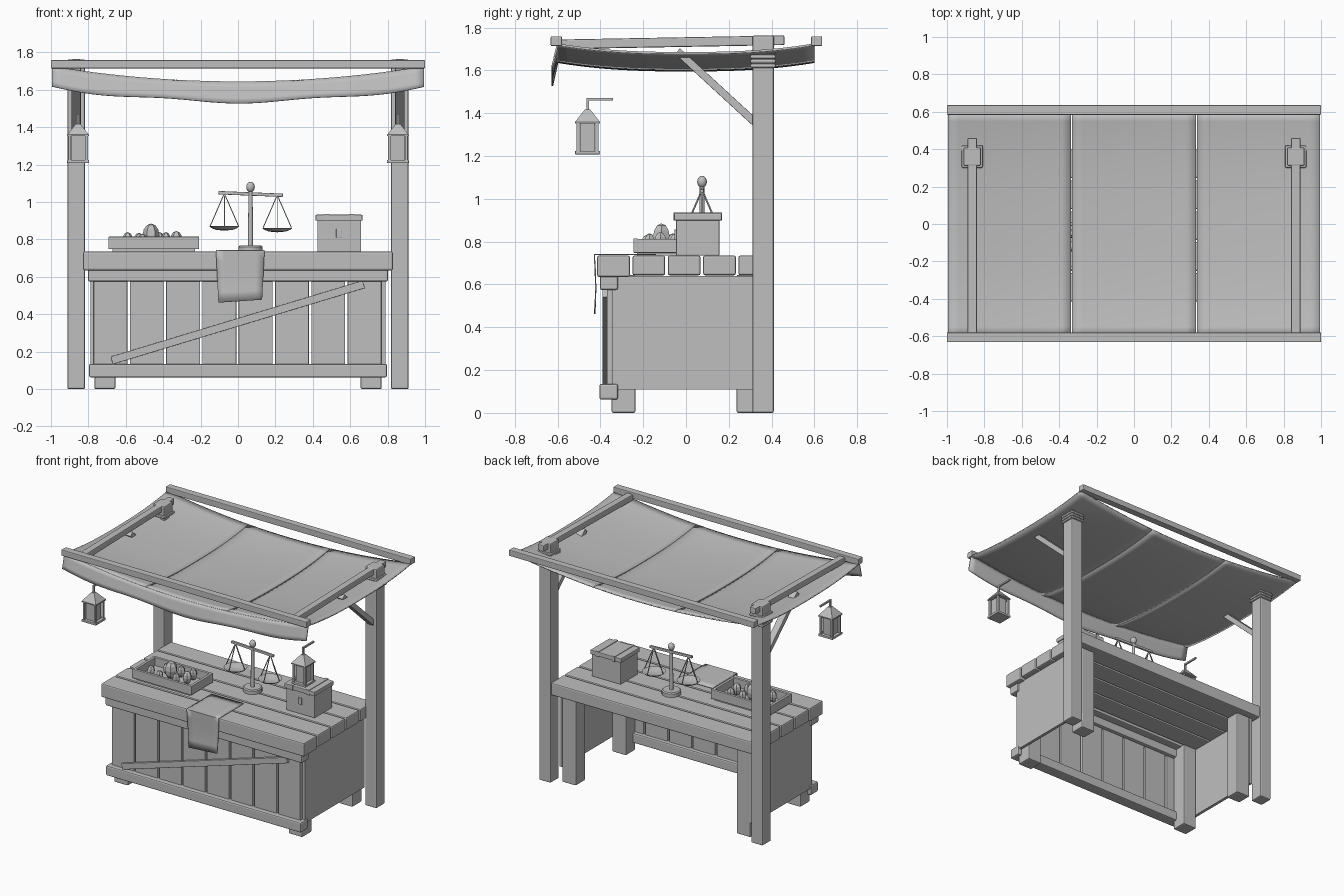
import bpy, bmesh, math
from mathutils import Vector, Matrix

if "Cube" in bpy.data.objects:
    bpy.data.objects.remove(bpy.data.objects["Cube"])

grey = bpy.data.materials.new("plain grey")
grey.diffuse_color = (0.52, 0.52, 0.52, 1)
grey.use_nodes = True
grey.node_tree.nodes["Principled BSDF"].inputs["Base Color"].default_value = grey.diffuse_color


def finish(name, bm, smooth=False):
    bmesh.ops.recalc_face_normals(bm, faces=bm.faces[:])
    me = bpy.data.meshes.new(name)
    bm.to_mesh(me)
    bm.free()
    me.materials.append(grey)
    if smooth:
        me.shade_smooth()
        me.set_sharp_from_angle(angle=math.radians(40))
    ob = bpy.data.objects.new(name, me)
    bpy.context.collection.objects.link(ob)
    return ob


def block(name, size, matrix, bevel):
    bm = bmesh.new()
    bmesh.ops.create_cube(bm, size=1, matrix=Matrix.Diagonal((*size, 1)))
    if bevel:
        bmesh.ops.bevel(bm, geom=bm.edges[:], offset=bevel, segments=2, profile=0.5, affect='EDGES')
    bm.transform(matrix)
    return finish(name, bm)


def box(name, x, y, z, bevel=0.0):
    size = (x[1] - x[0], y[1] - y[0], z[1] - z[0])
    mid = Vector((sum(x) / 2, sum(y) / 2, sum(z) / 2))
    return block(name, size, Matrix.Translation(mid), bevel)


def bar(name, p, q, w, h, bevel=0.0):
    p, q = Vector(p), Vector(q)
    d = q - p
    m = Matrix.Translation((p + q) / 2) @ d.to_track_quat('Y', 'Z').to_matrix().to_4x4()
    return block(name, (w, d.length, h), m, bevel)


def lathe(name, profile, at, n=16, turn=0.0, rib=0.0, smooth=True):
    bm = bmesh.new()
    rings = []
    for r, z in profile:
        ring = []
        for i in range(n):
            a = turn + 2 * math.pi * i / n
            k = r * (1 - rib * (i % 2))
            ring.append(bm.verts.new((at[0] + k * math.cos(a), at[1] + k * math.sin(a), at[2] + z)))
        rings.append(ring)
    for a, b in zip(rings, rings[1:]):
        for i in range(n):
            j = (i + 1) % n
            bm.faces.new((a[i], a[j], b[j], b[i]))
    bmesh.ops.remove_doubles(bm, verts=bm.verts[:], dist=1e-5)
    return finish(name, bm, smooth)


def ball(r, h, n=8):
    return [(r * math.sin(math.pi * i / n), -h * math.cos(math.pi * i / n)) for i in range(n + 1)]


def sheet(name, fn, us, vs, thick):
    bm = bmesh.new()
    g = [[bm.verts.new(fn(u, v)) for v in vs] for u in us]
    for i in range(len(us) - 1):
        for j in range(len(vs) - 1):
            bm.faces.new((g[i][j], g[i + 1][j], g[i + 1][j + 1], g[i][j + 1]))
    ob = finish(name, bm, True)
    mod = ob.modifiers.new("thickness", 'SOLIDIFY')
    mod.thickness = thick
    mod.offset = 0
    return ob


def steps(a, b, n):
    return [a + (b - a) * i / n for i in range(n + 1)]


# Canopy cloth: three sagging panels and a hanging front valance
def cloth_z(x, y):
    return 1.722 - 0.082 * (1 - x * x) - 0.04 * (1 - abs(y / 0.6) ** 2.5)


for k, (a, b) in enumerate(((-0.995, -0.336), (-0.332, 0.332), (0.336, 0.995))):
    sheet(f"canopy_panel_{k}", lambda x, y: (x, y, cloth_z(x, y)),
          steps(a, b, 12), steps(-0.6, 0.6, 24), 0.01)


def valance(x, t):
    drop = 0.105 + 0.008 * math.sin(8 * x + 1.5)
    return (x, -0.6 - 0.025 * t, cloth_z(x, -0.6) - drop * t)


sheet("canopy_valance", valance, steps(-0.995, 0.995, 40), steps(0, 1, 4), 0.008)

# Canopy rails, front and back
for name, y in (("front_rail", -0.606), ("back_rail", 0.61)):
    box(name, (-1, 1), (y - 0.026, y + 0.026), (1.714, 1.759), 0.005)

# Posts, rope lashings, roof beams, braces and lanterns on both sides
for s, side in ((-1, "left"), (1, "right")):
    x = 0.865 * s
    box(side + "_post", (x - 0.047, x + 0.047), (0.31, 0.41), (0, 1.763), 0.008)
    for i in range(4):
        z = 1.622 + 0.021 * i
        box(f"{side}_lashing_{i}", (x - 0.057, x + 0.057), (0.299, 0.421), (z - 0.01, z + 0.01), 0.009)
    bar(side + "_roof_beam", (x, -0.585, 1.722), (x, 0.46, 1.741), 0.05, 0.045, 0.006)
    bar(side + "_brace", (x, 0.33, 1.35), (x, -0.04, 1.69), 0.05, 0.036, 0.003)

    lx, ly = 0.855 * s, -0.46
    bar(side + "_lantern_arm", (lx, -0.34, 1.465), (lx, ly - 0.006, 1.465), 0.012, 0.012)
    box(side + "_lantern_rod", (lx - 0.006, lx + 0.006), (ly - 0.006, ly + 0.006), (1.41, 1.47))
    r2 = math.sqrt(2)
    lathe(side + "_lantern_roof", [(0, 0), (0.058 * r2, 0), (0.058 * r2, 0.008), (0.012 * r2, 0.066), (0, 0.066)],
          (lx, ly, 1.352), 4, math.pi / 4, smooth=False)
    box(side + "_lantern_base", (lx - 0.058, lx + 0.058), (ly - 0.058, ly + 0.058), (1.208, 1.224), 0.002)
    box(side + "_lantern_glass", (lx - 0.036, lx + 0.036), (ly - 0.036, ly + 0.036), (1.224, 1.352))
    for i in (-1, 1):
        for j in (-1, 1):
            cx, cy = lx + 0.045 * i, ly + 0.045 * j
            box(f"{side}_lantern_bar_{i}_{j}", (cx - 0.007, cx + 0.007), (cy - 0.007, cy + 0.007), (1.22, 1.355))

# Counter top planks
for i in range(5):
    y = -0.415 + 0.165 * i
    z = 0.635 if i == 0 else 0.643
    box(f"counter_plank_{i}", (-0.828, 0.828), (y, y + 0.153), (z, 0.735), 0.009)

# Counter frame: legs, side panels, rails
for s, side in ((-1, "left"), (1, "right")):
    xs = sorted((0.655 * s, 0.768 * s))
    box(side + "_front_leg", xs, (-0.348, -0.236), (0, 0.645), 0.008)
    box(side + "_back_leg", xs, (0.236, 0.348), (0, 0.645), 0.008)
    box(side + "_side_panel", sorted((0.766 * s, 0.788 * s)), (-0.345, 0.35), (0.11, 0.64))
box("front_top_rail", (-0.802, 0.802), (-0.402, -0.318), (0.575, 0.645), 0.009)
box("front_bottom_rail", (-0.796, 0.796), (-0.405, -0.318), (0.062, 0.135), 0.009)

# Front boards and diagonal brace
for i in range(8):
    x = -0.772 + 0.194 * i
    box(f"front_board_{i}", (x, x + 0.181), (-0.37, -0.345), (0.1, 0.6), 0.004)
bar("front_diagonal", (-0.675, -0.379, 0.153), (0.672, -0.379, 0.56), 0.022, 0.042, 0.002)


# Cloth draped over the counter edge
def drape(u, t):
    y, z = ((-0.14 - 0.288 * t, 0.74) if t <= 1 else
            (-0.428 - 0.006 * math.sin(3 * t), 0.74 - 0.27 * (t - 1)))
    k = 1 - 0.1 * max(0, t - 1)
    return (0.012 + 0.13 * u * k, y, z + 0.008 * u * max(0, t - 1))


sheet("draped_cloth", drape, steps(-1, 1, 6), steps(0, 2, 10), 0.006)

# Balance scale
sx, sy = 0.067, 0.075
lathe("scale_base", [(0, 0), (0.065, 0), (0.065, 0.025), (0.058, 0.032), (0, 0.032)], (sx, sy, 0.735), 20)
lathe("scale_column", [(0, 0), (0.014, 0), (0.011, 0.3), (0, 0.3)], (sx, sy, 0.76), 12)
lathe("scale_knob", ball(0.023, 0.028), (sx, sy, 1.08), 12)
bar("scale_beam", (-0.105, sy, 1.05), (0.24, sy, 1.036), 0.016, 0.018, 0.003)
for name, px, top in (("left", -0.073, 1.046), ("right", 0.21, 1.037)):
    z = top - 0.175
    lathe(name + "_scale_pan", [(0, -0.024), (0.045, -0.02), (0.07, -0.01), (0.08, 0), (0.074, 0),
                                (0.04, -0.013), (0, -0.017)], (px, sy, z), 20)
    for i in range(4):
        a = math.pi / 2 * i
        bar(f"{name}_scale_cord_{i}", (px, sy, top),
            (px + 0.076 * math.cos(a), sy + 0.076 * math.sin(a), z), 0.005, 0.005)

# Produce tray
box("tray_floor", (-0.67, -0.23), (-0.23, -0.005), (0.735, 0.755))
for name, ys in (("front", (-0.246, -0.226)), ("back", (-0.01, 0.01))):
    box(f"tray_{name}_wall", (-0.692, -0.208), ys, (0.748, 0.815), 0.003)
for name, xs in (("left", (-0.69, -0.67)), ("right", (-0.23, -0.21))):
    box(f"tray_{name}_wall", xs, (-0.23, -0.005), (0.748, 0.813), 0.003)
produce = [(-0.59, -0.17, 0.028, 0.042), (-0.465, -0.115, 0.045, 0.065), (-0.385, -0.17, 0.026, 0.042),
           (-0.33, -0.12, 0.032, 0.045), (-0.53, -0.07, 0.028, 0.04), (-0.33, -0.05, 0.028, 0.042),
           (-0.51, -0.185, 0.026, 0.038), (-0.42, -0.06, 0.028, 0.042)]
for i, (x, y, r, h) in enumerate(produce):
    lathe(f"produce_{i}", ball(r, h, 6), (x, y, 0.755 + h), 12, rib=0.14, smooth=False)

# Cash box with lid, straps and latch
box("cash_box", (0.424, 0.658), (-0.046, 0.156), (0.735, 0.905), 0.004)
box("cash_box_lid", (0.415, 0.665), (-0.056, 0.166), (0.9, 0.932), 0.004)
for i, x in enumerate((0.475, 0.608)):
    box(f"lid_strap_{i}", (x - 0.012, x + 0.012), (-0.059, 0.169), (0.898, 0.936))
box("cash_box_latch", (0.525, 0.556), (-0.054, -0.045), (0.808, 0.856), 0.002)
